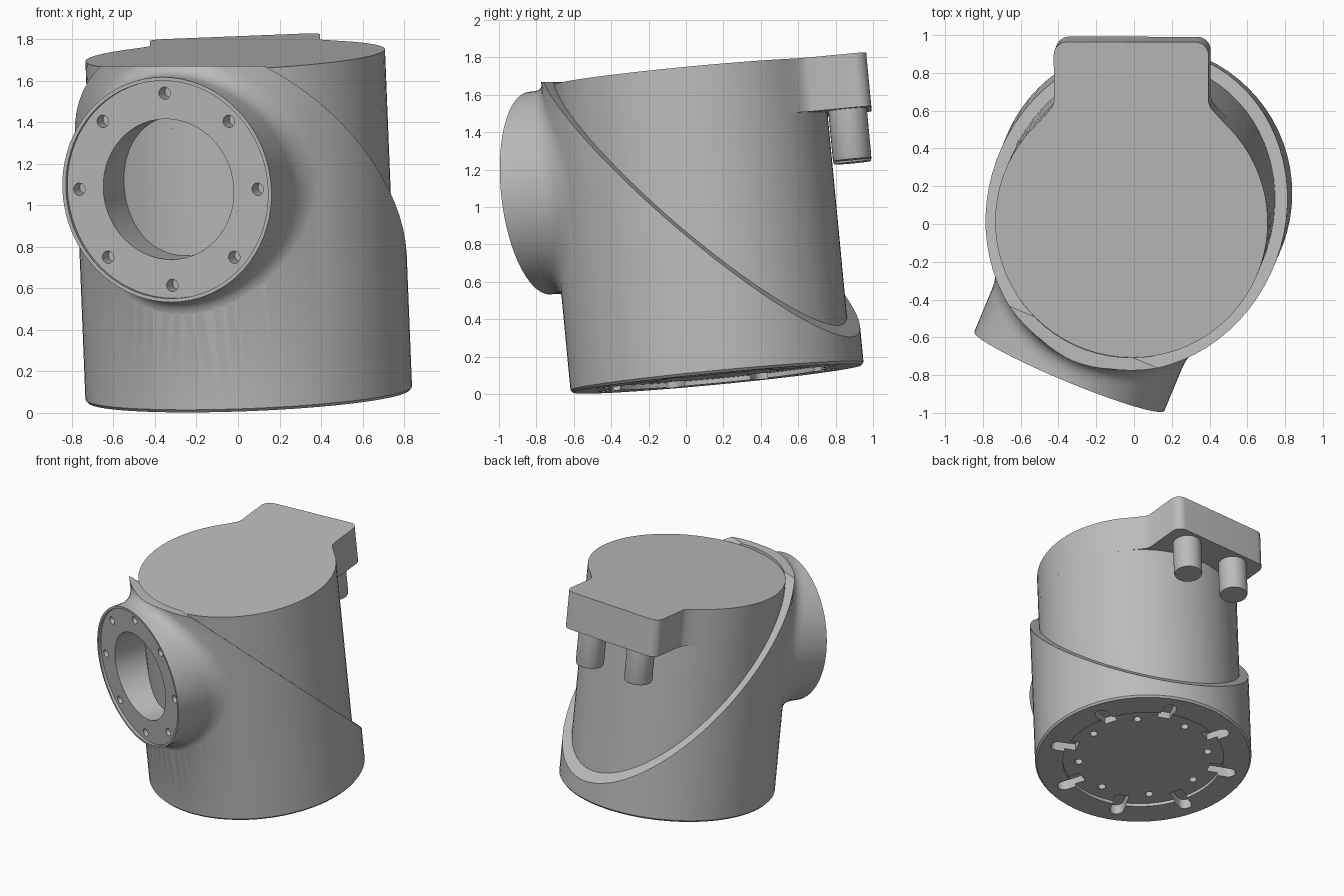
import bpy
import bmesh
from math import cos, sin, pi, radians, sqrt
from mathutils import Matrix, Vector

if "Cube" in bpy.data.objects:
    bpy.data.objects.remove(bpy.data.objects["Cube"])

# Main sizes, measured in the frame of the tilted body axis
SHELL_R, CORE_R = 0.787, 0.722
PORT_R, PORT_OUT, PORT_H, FILLET = 0.545, 0.918, 1.093, 0.1
SEAM, TOP = 1.36, 1.649
PORT_ANGLE = radians(247.4)
SEG = 72

axis = Vector((-0.04, -0.0955, 1)).normalized()
tilt = Vector((0, 0, 1)).rotation_difference(axis).to_matrix().to_4x4()
body_frame = Matrix.Translation((0.052, 0.167, 0.082)) @ tilt

out = Vector((cos(PORT_ANGLE), sin(PORT_ANGLE), 0))
up = Vector((0, 0, 1))
port_frame = Matrix((up.cross(out), up, out)).transposed().to_4x4()
port_frame.translation = (0, 0, PORT_H)

grey = bpy.data.materials.new("plain_grey")
grey.use_nodes = True
grey.diffuse_color = (0.5, 0.5, 0.5, 1)
grey.node_tree.nodes["Principled BSDF"].inputs["Base Color"].default_value = (0.5, 0.5, 0.5, 1)


def circle(r, h, n=SEG, x=0, y=0):
    return [(x + r * cos(2 * pi * i / n), y + r * sin(2 * pi * i / n), h) for i in range(n)]


def stack(name, rings, frames=(Matrix(),)):
    """Closed solid through equal rings of points, repeated once per frame."""
    bm = bmesh.new()
    for frame in frames:
        loops = [[bm.verts.new(frame @ Vector(p)) for p in ring] for ring in rings]
        n = len(loops[0])
        for a, b in zip(loops, loops[1:]):
            for i in range(n):
                j = (i + 1) % n
                bm.faces.new((a[i], a[j], b[j], b[i]))
        bm.faces.new(loops[0][::-1])
        bm.faces.new(loops[-1])
    bmesh.ops.recalc_face_normals(bm, faces=bm.faces)
    mesh = bpy.data.meshes.new(name)
    bm.to_mesh(mesh)
    bm.free()
    mesh.materials.append(grey)
    obj = bpy.data.objects.new(name, mesh)
    bpy.context.collection.objects.link(obj)
    return obj


def block(name, frame):
    """Large box whose bottom face lies on the frame's xy plane."""
    square = [(-3, -3), (3, -3), (3, 3), (-3, 3)]
    return stack(name, [[(x, y, h) for x, y in square] for h in (0, 3)], (frame,))


def spin(count, start=0.0):
    return [Matrix.Rotation(start + 2 * pi * i / count, 4, "Z") for i in range(count)]


def combine(obj, steps):
    """Run the boolean steps, keep the result and drop the helpers."""
    for operation, helper in steps:
        helper.hide_render = True
        mod = obj.modifiers.new(helper.name, "BOOLEAN")
        mod.operation, mod.object, mod.solver = operation, helper, "EXACT"
    graph = bpy.context.evaluated_depsgraph_get()
    mesh = bpy.data.meshes.new_from_object(obj.evaluated_get(graph))
    obj.modifiers.clear()
    obj.data = mesh
    for _, helper in steps:
        bpy.data.objects.remove(helper)


# Side port: a sleeve that flares into the round shell
def port_ring(step):
    t = step / 6
    ring = []
    for i in range(SEG):
        c, s = cos(2 * pi * i / SEG), sin(2 * pi * i / SEG)
        foot = PORT_R + FILLET
        w_foot = sqrt(SHELL_R ** 2 - (foot * c) ** 2) - 0.004
        w_corner = sqrt(SHELL_R ** 2 - (PORT_R * c) ** 2)
        r = foot * (1 - t) ** 2 + PORT_R * (1 - (1 - t) ** 2)
        w = w_foot * (1 - t) ** 2 + w_corner * 2 * t * (1 - t) + (w_corner + FILLET) * t * t
        ring.append((r * c, r * s, w))
    return ring


LIP = PORT_R - 0.018
port = stack("port", [circle(0.5, 0.3)] + [port_ring(k) for k in range(7)]
             + [circle(PORT_R, PORT_OUT), circle(LIP, PORT_OUT), circle(LIP, PORT_OUT - 0.02)],
             (port_frame,))

# Outer shell with a small chamfer at its foot
shell = stack("outer_shell", [circle(SHELL_R - 0.012, 0), circle(SHELL_R, 0.014),
                              circle(SHELL_R, 2.1)])

# Cutters: slanted top, level top, cavity, port bore and bolt holes, base pockets
slant = Vector((-out.x * 1.05, -out.y * 1.05, 1)).to_track_quat("Z", "Y").to_matrix().to_4x4()
slant_cut = block("slant_cut", Matrix.Translation((0, 0, 0.97)) @ slant)
level_cut = block("level_cut", body_frame.inverted() @ Matrix.Translation((0, 0, 1.67)))
cavity = stack("cavity", [circle(CORE_R - 0.002, 0.12), circle(CORE_R - 0.002, 2.5)])
bore = stack("bore", [circle(0.34, 0.45), circle(0.34, 1.1)], (port_frame,))
bolt_holes = stack("bolt_holes", [circle(0.03, h, 16, 0.465) for h in (0.82, 1.1)],
                   [port_frame @ m for m in spin(8)])
recess = stack("recess", [circle(0.585, -0.1), circle(0.585, 0.025)])


def slot(h):
    arc = [(0.65 + 0.05 * cos(a), 0.05 * sin(a), h)
           for a in (pi * (i / 10 - 0.5) for i in range(11))]
    return arc + [(0.5, 0.05, h), (0.5, -0.05, h)]


slots = stack("slots", [slot(-0.1), slot(0.08)], spin(8, PORT_ANGLE))
base_holes = stack("base_holes", [circle(0.028, h, 16, 0.47) for h in (-0.1, 0.07)],
                   spin(8, PORT_ANGLE + pi / 8))

combine(shell, [("UNION", port)] + [("DIFFERENCE", c) for c in (
    slant_cut, level_cut, cavity, bore, bolt_holes, recess, slots, base_holes)])

# Inner core
core = stack("inner_core", [circle(CORE_R, 0.12), circle(CORE_R, SEAM + 0.01)])

# Lid: a disc with a rounded tongue at the back
side = [(0.50, 0.52), (0.45, 0.575), (0.42, 0.61), (0.41, 0.64)]
side += [(0.34 + 0.07 * cos(a), 0.888 + 0.07 * sin(a)) for a in (pi * i / 16 for i in range(9))]
disc = [(CORE_R * cos(a), CORE_R * sin(a))
        for a in (radians(136 + 268 * i / 56) for i in range(57))]
outline = disc + side + [(-x, y) for x, y in reversed(side)]
lid = stack("lid", [[(x, y, h) for x, y in outline] for h in (SEAM, TOP)])

# Two posts below the tongue
posts = [stack(f"{label}_post", [circle(0.098, 1.09, 40, x, 0.83), circle(0.103, 1.105, 40, x, 0.83),
                                 circle(0.103, SEAM + 0.02, 40, x, 0.83)])
         for label, x in (("left", 0.225), ("right", -0.205))]

# Stand everything on the tilted axis and smooth the round faces
for obj in [shell, core, lid] + posts:
    obj.data.transform(body_frame)
    bpy.ops.object.select_all(action="DESELECT")
    obj.select_set(True)
    bpy.context.view_layer.objects.active = obj
    bpy.ops.object.shade_smooth_by_angle(angle=radians(30))
